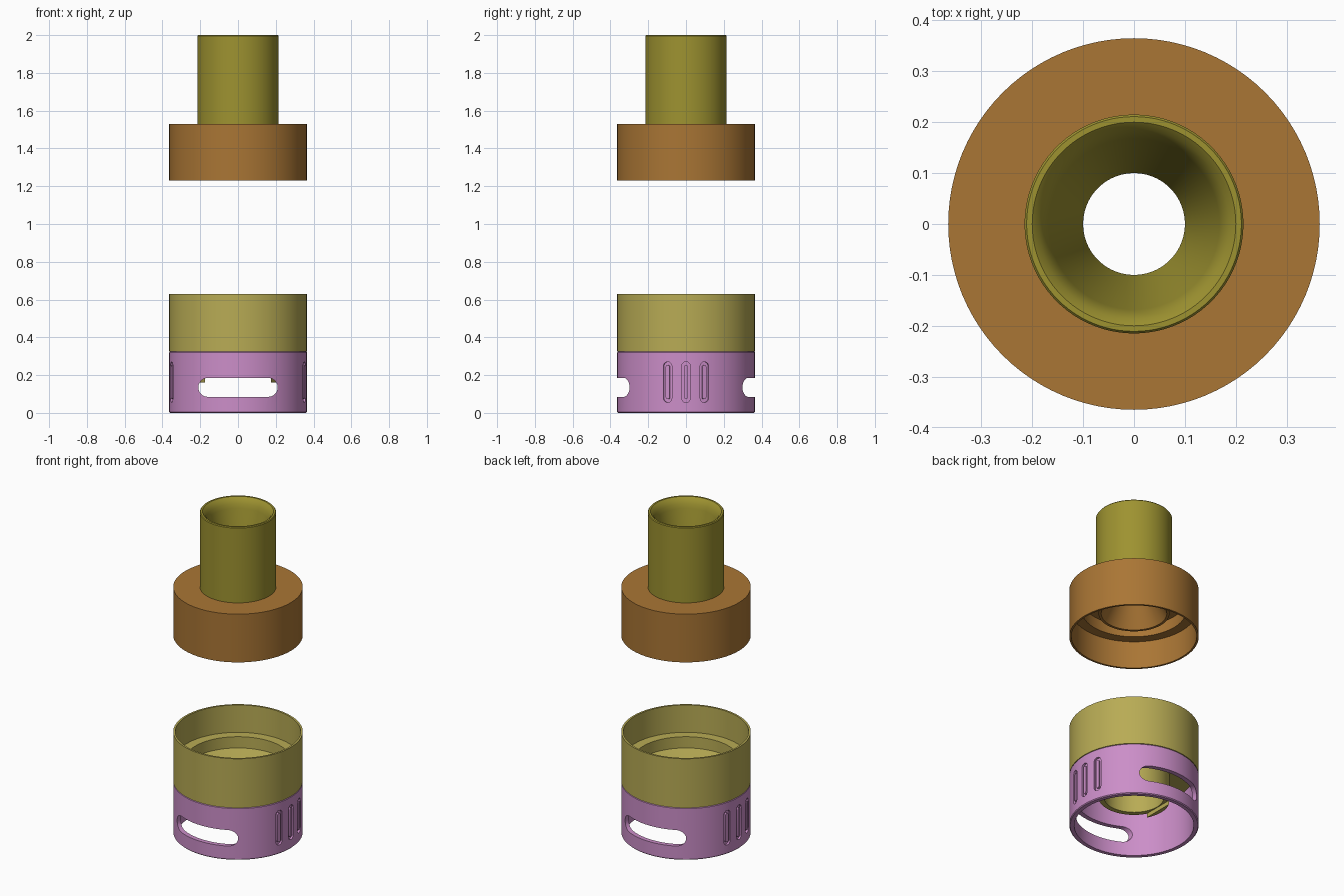
import bpy, bmesh, math
from mathutils import Matrix

if "Cube" in bpy.data.objects:
    bpy.data.objects.remove(bpy.data.objects["Cube"])

SEG = 96


def material(name, rgb):
    m = bpy.data.materials.new(name)
    m.diffuse_color = (*rgb, 1)
    m.use_nodes = True
    m.node_tree.nodes["Principled BSDF"].inputs["Base Color"].default_value = m.diffuse_color
    return m


OLIVE = material("olive", (0.34, 0.29, 0.03))
BROWN = material("brown", (0.40, 0.18, 0.035))
YELLOW = material("pale_yellow", (0.48, 0.41, 0.09))
PINK = material("pink", (0.60, 0.27, 0.58))


def finish(bm, name, mat):
    bmesh.ops.recalc_face_normals(bm, faces=bm.faces)
    me = bpy.data.meshes.new(name)
    bm.to_mesh(me)
    bm.free()
    ob = bpy.data.objects.new(name, me)
    bpy.context.collection.objects.link(ob)
    if mat:
        me.materials.append(mat)
    return ob


def lathe(name, profile, mat, closed):
    """Revolve (radius, z) points about the z axis."""
    bm = bmesh.new()
    rings = [[bm.verts.new((r * math.cos(math.tau * i / SEG),
                            r * math.sin(math.tau * i / SEG), z)) for i in range(SEG)]
             for r, z in profile]
    pairs = list(zip(rings, rings[1:]))
    if closed:
        pairs.append((rings[-1], rings[0]))
    for a, b in pairs:
        for i in range(SEG):
            j = (i + 1) % SEG
            bm.faces.new((a[i], a[j], b[j], b[i]))
    return finish(bm, name, mat)


def stadium(name, length, width, z, y0, y1, mat=None, upright=False, turn=0.0):
    """Round-ended prism along y from y0 to y1, then turned about z."""
    r, h = width / 2, (length - width) / 2
    pts = []
    for side in (1, -1):
        for k in range(13):
            a = math.pi * (k / 12 - 0.5) + (0 if side > 0 else math.pi)
            pts.append((side * h + r * math.cos(a), r * math.sin(a)))
    if upright:
        pts = [(-v, u) for u, v in pts]
    bm = bmesh.new()
    a, b = [[bm.verts.new((u, y, z + v)) for u, v in pts] for y in (y0, y1)]
    bm.faces.new(a)
    bm.faces.new(b[::-1])
    n = len(pts)
    for i in range(n):
        j = (i + 1) % n
        bm.faces.new((a[i], a[j], b[j], b[i]))
    bm.transform(Matrix.Rotation(turn, 4, 'Z'))
    return finish(bm, name, mat)


def cut(ob, cutter):
    cutter.hide_render = True
    mod = ob.modifiers.new("cut", 'BOOLEAN')
    mod.operation = 'DIFFERENCE'
    mod.solver = 'EXACT'
    mod.object = cutter
    bpy.context.view_layer.objects.active = ob
    bpy.ops.object.modifier_apply(modifier=mod.name)
    bpy.data.objects.remove(cutter)


# Neck tube with rounded lip and tapering bore
neck = lathe("neck_tube", [(.215, 1.53), (.215, 1.995), (.211, 2.0), (.200, 2.0), (.187, 1.988),
                           (.175, 1.965), (.168, 1.94), (.10, 1.53)], OLIVE, False)

# Hollow cap with an inner ledge and short spigot
cap = lathe("cap", [(.10, 1.53), (.185, 1.38), (.20, 1.38), (.20, 1.47), (.295, 1.47),
                    (.295, 1.40), (.353, 1.40), (.353, 1.23), (.365, 1.23),
                    (.365, 1.53), (.215, 1.53)], BROWN, False)

# Open cup with ledge, floor and outlet tube
cup = lathe("cup", [(.365, .325), (.365, .63), (.353, .63), (.353, .46), (.295, .46),
                    (.295, .39), (.17, .36), (.17, .16), (.20, .16), (.20, .325)], YELLOW, True)
bm = bmesh.new()
bmesh.ops.create_cube(bm, size=1, matrix=Matrix.Translation((0, 0, .135)) @ Matrix.Diagonal((.35, 1, .1, 1)))
cut(cup, finish(bm, "notch_cutter", None))

# Base ring with through slots front and back
base = lathe("base_ring", [(.365, .005), (.365, .32), (.36, .325), (.337, .325),
                           (.337, .0), (.36, .0)], PINK, True)
cut(base, stadium("slot_cutter", .42, .10, .135, -.6, .6))

# Grip grooves with raised ribs on both sides
parts = [neck, cap, cup, base]
for side in (90, -90):
    for k in (-1, 0, 1):
        turn = math.radians(side + 15.5 * k)
        cut(base, stadium("groove_cutter", .215, .046, .163, -.5, -.352, upright=True, turn=turn))
        parts.append(stadium("grip_rib", .18, .022, .163, -.364, -.345, PINK, True, turn))

# Smooth shading with sharp edges kept
bpy.ops.object.select_all(action='DESELECT')
for ob in parts:
    ob.select_set(True)
bpy.context.view_layer.objects.active = base
bpy.ops.object.shade_smooth_by_angle(angle=math.radians(30))
